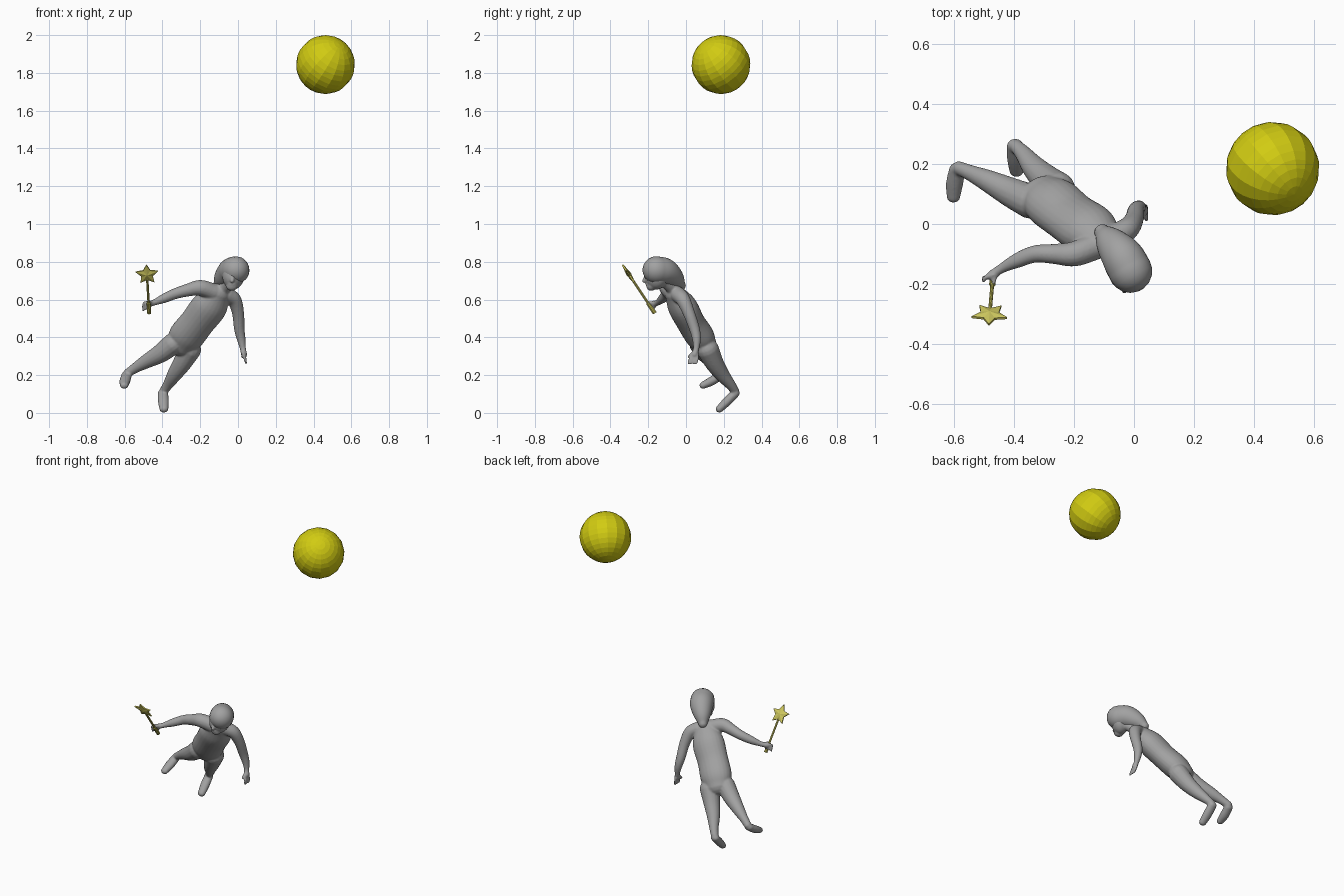
import bpy, bmesh, math
from mathutils import Vector, Matrix

if "Cube" in bpy.data.objects:
    bpy.data.objects.remove(bpy.data.objects["Cube"])


def material(name, rgb):
    m = bpy.data.materials.new(name)
    m.diffuse_color = (*rgb, 1)
    m.use_nodes = True
    m.node_tree.nodes["Principled BSDF"].inputs["Base Color"].default_value = m.diffuse_color
    return m


GREY = material("grey", (0.36, 0.36, 0.36))
YELLOW = material("ball yellow", (0.64, 0.60, 0.006))
PALE = material("wand yellow", (0.60, 0.56, 0.11))


def make(name, bm, mat, smooth=False):
    bmesh.ops.recalc_face_normals(bm, faces=bm.faces)
    for f in bm.faces:
        f.smooth = smooth
    me = bpy.data.meshes.new(name)
    bm.to_mesh(me)
    bm.free()
    me.materials.append(mat)
    ob = bpy.data.objects.new(name, me)
    bpy.context.collection.objects.link(ob)
    return ob


def spline(pts, steps):
    """Catmull-Rom through (x, y, z, radius) points."""
    p = [Vector(q) for q in pts]
    p = [p[0] * 2 - p[1]] + p + [p[-1] * 2 - p[-2]]
    out = []
    for i in range(1, len(p) - 2):
        a, b, c, d = p[i - 1:i + 3]
        for k in range(steps):
            t = k / steps
            out.append(0.5 * (2 * b + (c - a) * t + (2 * a - 5 * b + 4 * c - d) * t * t
                              + (3 * b - a - 3 * c + d) * t ** 3))
    return out + [p[-2]]


def tube(bm, pts, side=(1, 0, 0), wide=1.0, seg=16, steps=5):
    """Tapered limb with rounded ends; wide stretches it along side."""
    s = spline(pts, steps)
    pos, rad = [q.to_3d() for q in s], [q.w for q in s]
    tan = [(pos[min(i + 1, len(pos) - 1)] - pos[max(i - 1, 0)]).normalized() for i in range(len(pos))]
    caps = [math.radians(a) for a in (80, 60, 40, 20)]
    rows = [(pos[0] - tan[0] * rad[0] * math.sin(a), rad[0] * math.cos(a), tan[0]) for a in caps]
    rows += list(zip(pos, rad, tan))
    rows += [(pos[-1] + tan[-1] * rad[-1] * math.sin(a), rad[-1] * math.cos(a), tan[-1])
             for a in reversed(caps)]
    rings = []
    for c, r, t in rows:
        u = Vector(side)
        u = (u - t * u.dot(t)).normalized()
        v = t.cross(u)
        rings.append([bm.verts.new(c + u * r * wide * math.cos(k * math.tau / seg)
                                   + v * r * math.sin(k * math.tau / seg)) for k in range(seg)])
    for a, b in zip(rings, rings[1:]):
        for k in range(seg):
            bm.faces.new((a[k], a[(k + 1) % seg], b[(k + 1) % seg], b[k]))
    bm.faces.new(rings[0])
    bm.faces.new(rings[-1])


def ellipsoid(bm, center, radii, up=(0, 0, 1)):
    rot = Vector(up).to_track_quat('Z', 'Y').to_matrix().to_4x4()
    bmesh.ops.create_uvsphere(bm, u_segments=24, v_segments=16, radius=1,
                              matrix=Matrix.Translation(center) @ rot @ Matrix.Diagonal((*radii, 1)))


SIDE = (0.89, 0.36, -0.31)   # across the shoulders

# Body: overlapping parts fused into one skin
bm = bmesh.new()
# torso
tube(bm, [(-0.105, -0.06, 0.632, 0.052), (-0.15, -0.02, 0.565, 0.076), (-0.215, 0.025, 0.48, 0.074),
          (-0.27, 0.07, 0.41, 0.076), (-0.30, 0.095, 0.365, 0.065)], SIDE, 1.28, 24)
# neck
tube(bm, [(-0.09, -0.06, 0.65, 0.04), (-0.06, -0.09, 0.675, 0.032), (-0.03, -0.13, 0.71, 0.034)])
# legs and feet
for leg, foot in (
        ([(-0.345, 0.075, 0.365, 0.058), (-0.41, 0.105, 0.315, 0.05), (-0.49, 0.145, 0.27, 0.037),
          (-0.545, 0.17, 0.237, 0.027), (-0.585, 0.187, 0.21, 0.023)],
         [(-0.59, 0.182, 0.198, 0.023), (-0.599, 0.135, 0.168, 0.024), (-0.603, 0.09, 0.146, 0.019)]),
        ([(-0.255, 0.115, 0.335, 0.06), (-0.295, 0.15, 0.265, 0.05), (-0.335, 0.19, 0.205, 0.04),
          (-0.37, 0.235, 0.15, 0.028), (-0.392, 0.258, 0.118, 0.023)],
         [(-0.397, 0.262, 0.105, 0.023), (-0.395, 0.217, 0.06, 0.024), (-0.392, 0.177, 0.021, 0.02)])):
    tube(bm, leg, SIDE)
    tube(bm, foot, (1, 0, 0), 1.2)
# wand arm and hand
tube(bm, [(-0.13, -0.075, 0.64, 0.045), (-0.20, -0.10, 0.662, 0.042), (-0.265, -0.1, 0.65, 0.034),
          (-0.33, -0.1, 0.632, 0.029), (-0.39, -0.122, 0.607, 0.025), (-0.445, -0.15, 0.584, 0.016),
          (-0.475, -0.172, 0.575, 0.017)], (0, 0, 1))
for k in range(4):
    z = 0.588 - k * 0.011
    tube(bm, [(-0.47, -0.17, z, 0.0075), (-0.493, -0.177, z - 0.004, 0.0075),
              (-0.503, -0.19 + k * 0.004, z - 0.012, 0.0065)], (0, 0, 1), seg=8, steps=3)
tube(bm, [(-0.462, -0.17, 0.585, 0.008), (-0.47, -0.20, 0.583, 0.007)], (0, 0, 1), seg=8)
# lowered arm and hand
tube(bm, [(-0.06, -0.04, 0.625, 0.042), (-0.02, -0.015, 0.598, 0.038), (0.0, 0.015, 0.53, 0.032),
          (0.007, 0.045, 0.445, 0.028), (0.017, 0.056, 0.39, 0.023), (0.026, 0.054, 0.34, 0.016),
          (0.032, 0.045, 0.31, 0.017)])
for k in range(4):
    d = (k - 1.5) * 0.011
    tube(bm, [(0.032, 0.045 + d, 0.31, 0.0075), (0.038, 0.04 + d * 1.2, 0.285, 0.0075),
              (0.043, 0.033 + d * 1.3, 0.262, 0.006)], seg=8, steps=3)
tube(bm, [(0.028, 0.04, 0.325, 0.008), (0.022, 0.015, 0.297, 0.007)], seg=8)
# head, chin, nose
ellipsoid(bm, (-0.024, -0.155, 0.73), (0.056, 0.066, 0.078), (0.12, 0.18, 1))
ellipsoid(bm, (-0.033, -0.184, 0.67), (0.03, 0.026, 0.024))
tube(bm, [(-0.028, -0.212, 0.725, 0.008), (-0.031, -0.222, 0.699, 0.0115)], seg=8)
# lips
ellipsoid(bm, (-0.033, -0.206, 0.68), (0.016, 0.009, 0.008))
body = make("body", bm, GREY, True)
rm = body.modifiers.new("fuse", 'REMESH')
rm.mode = 'VOXEL'
rm.voxel_size = 0.0055
rm.use_smooth_shade = True
sm = body.modifiers.new("soften", 'SMOOTH')
sm.factor = 0.5
sm.iterations = 4

# Long hair swept down the back
bm = bmesh.new()
tube(bm, [(-0.012, -0.157, 0.756, 0.073), (-0.04, -0.108, 0.747, 0.070), (-0.078, -0.06, 0.712, 0.052),
          (-0.105, -0.028, 0.675, 0.027)], (0.8, 0.6, 0), 1.0, 28)
make("hair", bm, GREY, True)

# Wand: handle, rod and puffed star
base, tip = Vector((-0.47, -0.165, 0.528)), Vector((-0.482, -0.302, 0.733))
axis = (tip - base).normalized()
for name, a, b, r in (("wand_handle", base, base + axis * 0.065, 0.011),
                      ("wand_rod", base + axis * 0.06, tip - axis * 0.02, 0.0065)):
    bm = bmesh.new()
    bmesh.ops.create_cone(bm, cap_ends=True, segments=10, radius1=r, radius2=r, depth=(b - a).length,
                          matrix=Matrix.Translation((a + b) / 2) @ axis.to_track_quat('Z', 'Y').to_matrix().to_4x4())
    make(name, bm, PALE)
right = Vector((1, 0, 0))
right = (right - axis * right.dot(axis)).normalized()
normal = right.cross(axis)
bm = bmesh.new()
rims = []
for h in (-0.004, 0.004):
    rims.append([bm.verts.new(tip + normal * h + (right * math.sin(k * math.pi / 5) + axis * math.cos(k * math.pi / 5))
                              * (0.032 if k % 2 else 0.062)) for k in range(10)])
peaks = [bm.verts.new(tip + normal * h) for h in (-0.013, 0.013)]
for k in range(10):
    n = (k + 1) % 10
    bm.faces.new((rims[0][k], rims[0][n], rims[1][n], rims[1][k]))
    for rim, peak in zip(rims, peaks):
        bm.faces.new((rim[k], rim[n], peak))
make("wand_star", bm, PALE)

# Floating faceted ball with tilted poles
bm = bmesh.new()
rot = Vector((0.47, -0.55, 0.69)).to_track_quat('Z', 'Y').to_matrix().to_4x4()
bmesh.ops.create_uvsphere(bm, u_segments=16, v_segments=16, radius=0.156,
                          matrix=Matrix.Translation((0.463, 0.185, 1.844)) @ rot)
make("ball", bm, YELLOW)
